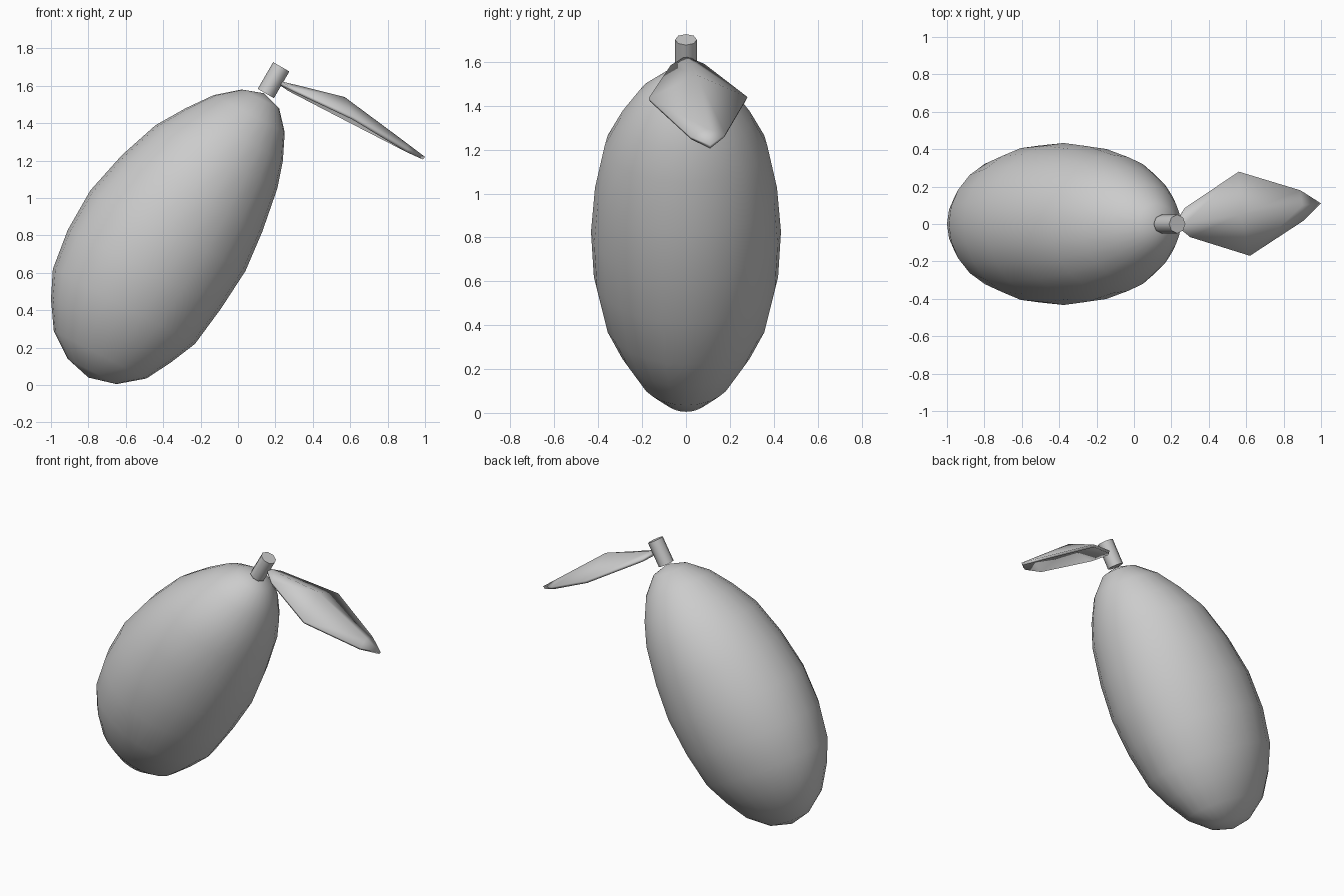
import bpy, math
from mathutils import Vector

if "Cube" in bpy.data.objects:
    bpy.data.objects.remove(bpy.data.objects["Cube"])


def make_object(name, verts, faces):
    mesh = bpy.data.meshes.new(name)
    mesh.from_pydata(verts, [], faces)
    mesh.polygons.foreach_set("use_smooth", [True] * len(mesh.polygons))
    obj = bpy.data.objects.new(name, mesh)
    bpy.context.collection.objects.link(obj)
    return obj


# Fruit body: leaning rings, each given as left x, left z, right x, right z, y radius
rings = [
    (-.91, .14, -.65, .005, .105), (-.985, .29, -.49, .035, .21),
    (-1.0, .46, -.36, .12, .30), (-.99, .62, -.23, .22, .37),
    (-.91, .83, -.09, .41, .42), (-.79, 1.04, .04, .61, .433),
    (-.62, 1.23, .13, .82, .415), (-.44, 1.39, .21, 1.05, .37),
    (-.28, 1.48, .24, 1.20, .30), (-.13, 1.55, .25, 1.35, .215),
    (.02, 1.58, .22, 1.48, .11)]
N = 24
verts, faces = [], []
for lx, lz, rx, rz, ry in rings:
    for i in range(N):
        a = 2 * math.pi * i / N
        t = (1 + math.cos(a)) / 2
        verts.append((lx + (rx - lx) * t, ry * math.sin(a), lz + (rz - lz) * t))
for r in range(len(rings) - 1):
    for i in range(N):
        j = (i + 1) % N
        faces.append((r * N + i, r * N + j, (r + 1) * N + j, (r + 1) * N + i))
bottom, top = len(verts), len(verts) + 1
verts += [(-.80, 0, .04), (.14, 0, 1.56)]
last = (len(rings) - 1) * N
for i in range(N):
    j = (i + 1) % N
    faces += [(bottom, j, i), (top, last + i, last + j)]
make_object("fruit_body", verts, faces)

# Stem: short eight-sided peg along the fruit's lean
bpy.ops.mesh.primitive_cylinder_add(vertices=8, radius=.05, depth=.165,
                                    location=(.19, 0, 1.63))
stem = bpy.context.object
stem.name = "stem"
stem.rotation_euler = Vector((.5, 0, .866)).to_track_quat('Z', 'Y').to_euler()
bpy.ops.object.shade_smooth_by_angle(angle=math.radians(50))

# Leaf: thin ridged blade, rows run near edge, midrib, far edge
rows = [
    ((.30, -.07, 1.585), (.28, .01, 1.612), (.27, .085, 1.59)),
    ((.62, -.17, 1.435), (.57, .05, 1.54), (.56, .28, 1.44)),
    ((.91, .02, 1.26), (.90, .10, 1.295), (.89, .18, 1.27))]
lv = [p for row in rows for p in row] + [(.22, 0, 1.627), (1.0, .11, 1.22)]
lf = [(9, 0, 1), (9, 1, 2), (6, 10, 7), (7, 10, 8)]
for r in (0, 3):
    for c in (0, 1):
        lf.append((r + c, r + c + 3, r + c + 4, r + c + 1))
leaf = make_object("leaf", lv, lf)
solid = leaf.modifiers.new("thickness", 'SOLIDIFY')
solid.thickness = .018
solid.offset = -1
